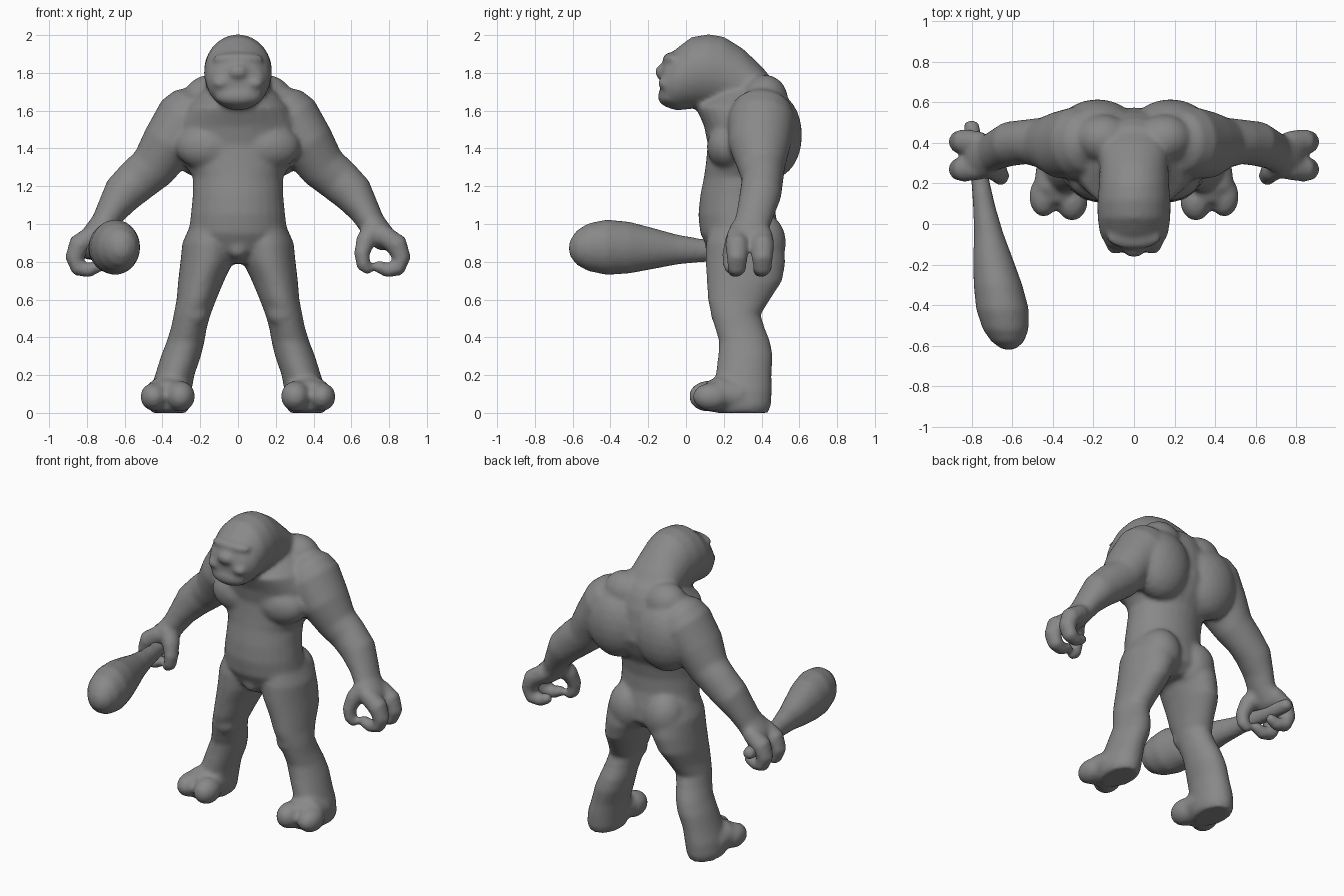
import bpy, bmesh, math
from mathutils import Vector, Matrix

skin = bpy.data.materials.new("grey")
skin.diffuse_color = (0.25, 0.25, 0.25, 1)
X, Y, Z = Vector((1, 0, 0)), Vector((0, 1, 0)), Vector((0, 0, 1))


def skin_rings(bm, rings, n=28):
    """Bridge a list of (centre, side vector, other vector) ellipses and cap them."""
    loops = []
    for c, u, v in rings:
        loops.append([bm.verts.new(c + u * math.cos(2 * math.pi * i / n)
                                   + v * math.sin(2 * math.pi * i / n)) for i in range(n)])
    for a, b in zip(loops, loops[1:]):
        for i in range(n):
            j = (i + 1) % n
            bm.faces.new((a[i], a[j], b[j], b[i]))
    bm.faces.new(loops[0][::-1])
    bm.faces.new(loops[-1])


def loft_z(bm, rows):          # z, x, y, half width, half depth
    skin_rings(bm, [(Vector((x, y, z)), X * a, Y * b) for z, x, y, a, b in rows])


def loft_y(bm, rows):          # y, x, z, half width, half height
    skin_rings(bm, [(Vector((x, y, z)), X * a, Z * b) for y, x, z, a, b in rows])


def tube(bm, rows, ref=Y):     # x, y, z, radius across, radius along ref; rounded ends
    pts = [Vector(r[:3]) for r in rows]
    rings = []
    for i, r in enumerate(rows):
        t = (pts[min(i + 1, len(pts) - 1)] - pts[max(i - 1, 0)]).normalized()
        v = (ref - t * ref.dot(t)).normalized()
        u = v.cross(t)
        ring = [(pts[i], u * r[3], v * r[4])]
        sign = -1 if i == 0 else 1
        if i in (0, len(rows) - 1):
            for d, s in ((0.5, 0.87), (0.87, 0.5)):
                ring.append((pts[i] + t * sign * d * r[3], u * r[3] * s, v * r[4] * s))
        rings += ring[::-1] if i == 0 else ring
    skin_rings(bm, rings)


def ball(bm, c, r):
    bmesh.ops.create_icosphere(bm, subdivisions=3, radius=1,
                               matrix=Matrix.Translation(c) @ Matrix.Diagonal((*r, 1)))


def finish(bm, name, voxel, smooth):
    bmesh.ops.recalc_face_normals(bm, faces=bm.faces)
    me = bpy.data.meshes.new(name)
    bm.to_mesh(me)
    bm.free()
    me.materials.append(skin)
    ob = bpy.data.objects.new(name, me)
    bpy.context.collection.objects.link(ob)
    rm = ob.modifiers.new("fuse", 'REMESH')
    rm.mode, rm.voxel_size, rm.use_smooth_shade = 'VOXEL', voxel, True
    sm = ob.modifiers.new("soften", 'SMOOTH')
    sm.factor, sm.iterations = 0.5, smooth
    return ob


# ---- limbs and paired muscles, built on +x then mirrored
bm = bmesh.new()
# arm
tube(bm, [(.27, .40, 1.55, .17, .18), (.37, .39, 1.42, .145, .165), (.45, .40, 1.30, .125, .125),
          (.53, .405, 1.235, .118, .11), (.61, .395, 1.16, .108, .11), (.67, .37, 1.07, .082, .10),
          (.71, .35, 1.00, .072, .095), (.765, .33, .93, .07, .115)])
# two curled fingers and a thumb
for y in (.27, .405):
    tube(bm, [(.77, y, .94, .055, .055), (.84, y, .89, .06, .062), (.866, y, .82, .05, .055),
              (.845, y, .765, .045, .05), (.79, y - .01, .755, .04, .042), (.745, y - .01, .775, .033, .035)])
tube(bm, [(.72, .30, .97, .06, .07), (.675, .26, .91, .052, .055), (.655, .235, .84, .042, .045),
          (.665, .235, .78, .038, .04), (.685, .24, .765, .033, .034)])
# leg
loft_z(bm, [(1.0, .14, .30, .11, .17), (.90, .15, .31, .145, .205), (.80, .165, .315, .14, .212),
            (.70, .195, .31, .122, .20), (.60, .22, .28, .105, .165), (.52, .243, .265, .098, .13),
            (.45, .26, .285, .095, .132), (.38, .277, .31, .10, .135), (.30, .302, .315, .106, .145),
            (.20, .335, .305, .104, .148), (.12, .355, .305, .11, .15), (.04, .365, .30, .11, .15),
            (.0, .365, .30, .095, .135)])
ball(bm, (.235, .20, .53), (.08, .07, .08))
# foot with two broad toes
loft_y(bm, [(.10, .37, .085, .10, .075), (.18, .37, .10, .125, .10), (.30, .365, .09, .115, .09)])
ball(bm, (.305, .115, .088), (.078, .10, .082))
ball(bm, (.445, .135, .085), (.072, .10, .075))
# chest, shoulder blade, shoulder, neck slope, buttock
ball(bm, (.15, .23, 1.41), (.18, .12, .13))
ball(bm, (.18, .46, 1.47), (.20, .155, .23))
ball(bm, (.27, .40, 1.57), (.145, .16, .15))
ball(bm, (.15, .42, 1.66), (.14, .12, .13))
ball(bm, (.13, .40, .90), (.13, .13, .16))
# mirror
geo = bmesh.ops.duplicate(bm, geom=bm.verts[:] + bm.edges[:] + bm.faces[:])["geom"]
for v in geo:
    if isinstance(v, bmesh.types.BMVert):
        v.co.x *= -1

# ---- torso
loft_z(bm, [(.79, 0, .31, .08, .12), (.86, 0, .31, .23, .19), (.95, 0, .285, .262, .21),
            (1.05, 0, .27, .25, .205), (1.15, 0, .275, .24, .20), (1.25, 0, .295, .24, .20),
            (1.32, 0, .32, .285, .215), (1.42, 0, .345, .32, .23), (1.52, 0, .33, .33, .235),
            (1.62, 0, .30, .27, .25), (1.70, 0, .34, .20, .18), (1.76, 0, .39, .13, .09)])
ball(bm, (0, .17, .87), (.06, .07, .06))

# ---- head, running forward from the neck
loft_y(bm, [(-.135, 0, 1.74, .08, .08), (-.11, 0, 1.745, .135, .125), (-.05, 0, 1.765, .168, .165),
            (.03, 0, 1.80, .18, .19), (.12, 0, 1.81, .18, .195), (.20, 0, 1.795, .172, .197),
            (.30, 0, 1.74, .17, .19), (.40, 0, 1.67, .18, .165), (.48, 0, 1.60, .17, .14)])
ball(bm, (0, -.065, 1.875), (.135, .06, .035))       # brow
ball(bm, (0, -.125, 1.805), (.055, .04, .04))        # nose
ball(bm, (0, -.09, 1.675), (.125, .06, .055))        # muzzle
for s in (-1, 1):
    ball(bm, (s * .09, -.115, 1.745), (.045, .035, .03))   # cheeks
finish(bm, "body", .014, 7)

# ---- club held in one hand
bm = bmesh.new()
loft_y(bm, [(.51, -.80, .855, .022, .022), (.49, -.80, .855, .038, .038), (.44, -.795, .855, .042, .042),
            (.20, -.755, .857, .046, .052), (.08, -.737, .86, .056, .062), (-.05, -.715, .865, .073, .08),
            (-.17, -.695, .87, .098, .108), (-.30, -.67, .875, .12, .137), (-.42, -.648, .877, .13, .147),
            (-.52, -.632, .877, .113, .126), (-.58, -.622, .875, .08, .09), (-.612, -.618, .872, .04, .045),
            (-.62, -.618, .872, .015, .015)])
finish(bm, "club", .016, 3)
